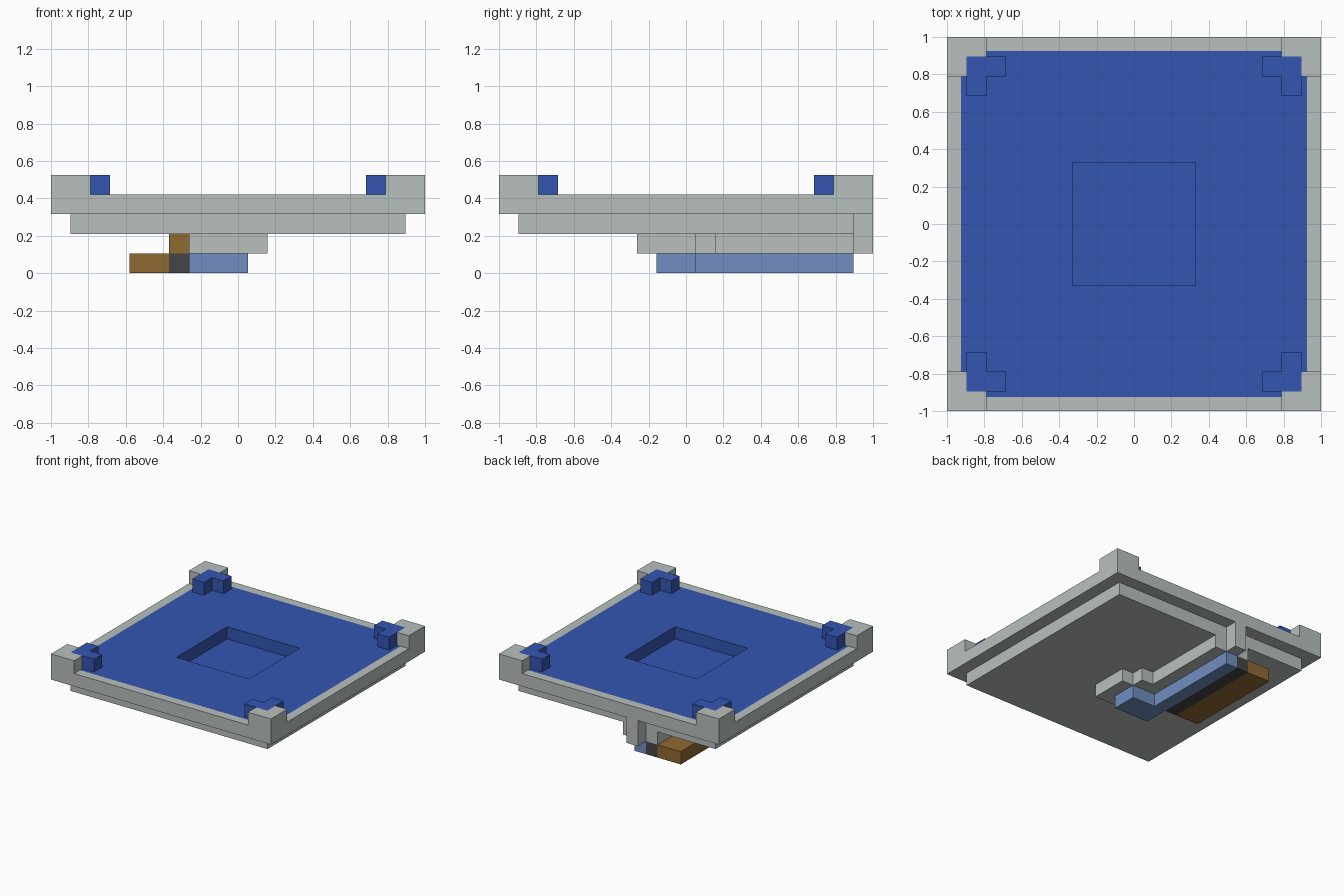
import bpy
import bmesh

if "Cube" in bpy.data.objects:
    bpy.data.objects.remove(bpy.data.objects["Cube"], do_unlink=True)

U = 2 / 19    # one block
C = 19 / 2    # block coordinate of the centre


def material(name, rgb):
    m = bpy.data.materials.new(name)
    m.use_nodes = True
    m.diffuse_color = (*rgb, 1)
    m.node_tree.nodes["Principled BSDF"].inputs["Base Color"].default_value = (*rgb, 1)
    return m


GRAY = material("pale gray", (0.48, 0.53, 0.51))
BLUE = material("deep blue", (0.034, 0.093, 0.445))
LIGHT = material("light blue", (0.165, 0.275, 0.533))
BROWN = material("brown", (0.275, 0.144, 0.032))
DARK = material("dark gray", (0.06, 0.06, 0.06))


def finish(name, bm, *mats):
    bmesh.ops.recalc_face_normals(bm, faces=bm.faces)
    mesh = bpy.data.meshes.new(name)
    bm.to_mesh(mesh)
    bm.free()
    for m in mats:
        mesh.materials.append(m)
    obj = bpy.data.objects.new(name, mesh)
    bpy.context.collection.objects.link(obj)
    return obj


def extruded(outline, z0, z1, sx=1, sy=1):
    """Extrude an outline given in blocks, optionally mirrored about the centre."""
    bm = bmesh.new()
    verts = [bm.verts.new(((x - C) * U * sx, (y - C) * U * sy, z0 * U)) for x, y in outline]
    face = bm.faces.new(verts)
    up = bmesh.ops.extrude_face_region(bm, geom=[face])["geom"]
    moved = [g for g in up if isinstance(g, bmesh.types.BMVert)]
    bmesh.ops.translate(bm, verts=moved, vec=(0, 0, (z1 - z0) * U))
    bmesh.ops.recalc_face_normals(bm, faces=bm.faces)
    return bm


def rect(x0, x1, y0, y1):
    return [(x0, y0), (x1, y0), (x1, y1), (x0, y1)]


def part(name, outline, z0, z1, mat, sx=1, sy=1):
    return finish(name, extruded(outline, z0, z1, sx, sy), mat)


# Tray: gray rim, flush blue deck and a square pit in the middle
bm = extruded(rect(0, 19, 0, 19), 3, 4)
top = max(bm.faces, key=lambda f: f.calc_center_median().z)
bmesh.ops.inset_region(bm, faces=[top], thickness=U)
top.material_index = 1
bmesh.ops.inset_region(bm, faces=[top], thickness=8 * U)
pit = bmesh.ops.extrude_face_region(bm, geom=[top])["geom"]
bmesh.ops.translate(bm, verts=[g for g in pit if isinstance(g, bmesh.types.BMVert)],
                    vec=(0, 0, -0.95 * U))
if top.is_valid:
    bm.faces.remove(top)
for f in bm.faces:
    c = f.calc_center_median()
    if max(abs(c.x), abs(c.y)) < U and c.z > 3.01 * U:
        f.material_index = 1
finish("tray", bm, GRAY, BLUE)

# Plate under the tray
part("under_plate", rect(1, 18, 1, 18), 2, 3, GRAY)

# Corner posts with blue inner brackets
post = [(0, 0), (2, 0), (2, 1), (1, 1), (1, 2), (0, 2)]
bracket = [(1, 1), (3, 1), (3, 2), (2, 2), (2, 3), (1, 3)]
for side, sx in (("right", 1), ("left", -1)):
    for end, sy in (("front", 1), ("back", -1)):
        part(f"{end}_{side}_post", post, 3.99, 5, GRAY, sx, sy)
        part(f"{end}_{side}_bracket", bracket, 3.99, 5, BLUE, sx, sy)

# Support below the plate, with a stepped front end
part("support", [(7, 7), (11, 7), (11, 10), (10, 10), (10, 11), (9, 11), (9, 18), (7, 18)],
     1, 2, GRAY)
part("support_side", rect(6, 7, 14, 18), 1, 2, GRAY)
part("back_pier", rect(7, 8, 18, 19), 1, 3, GRAY)

# Lowest layer: blue foot, dark strip and brown board
part("foot", [(7, 8), (10, 8), (10, 10), (8, 10), (8, 18), (7, 18)], 0, 1, LIGHT)
part("dark_strip", rect(6, 7, 10, 18), 0, 1, DARK)
part("brown_board", rect(4, 6, 10, 18), 0, 1, BROWN)
part("brown_upright", rect(6, 7, 10, 14), 1, 2, BROWN)
